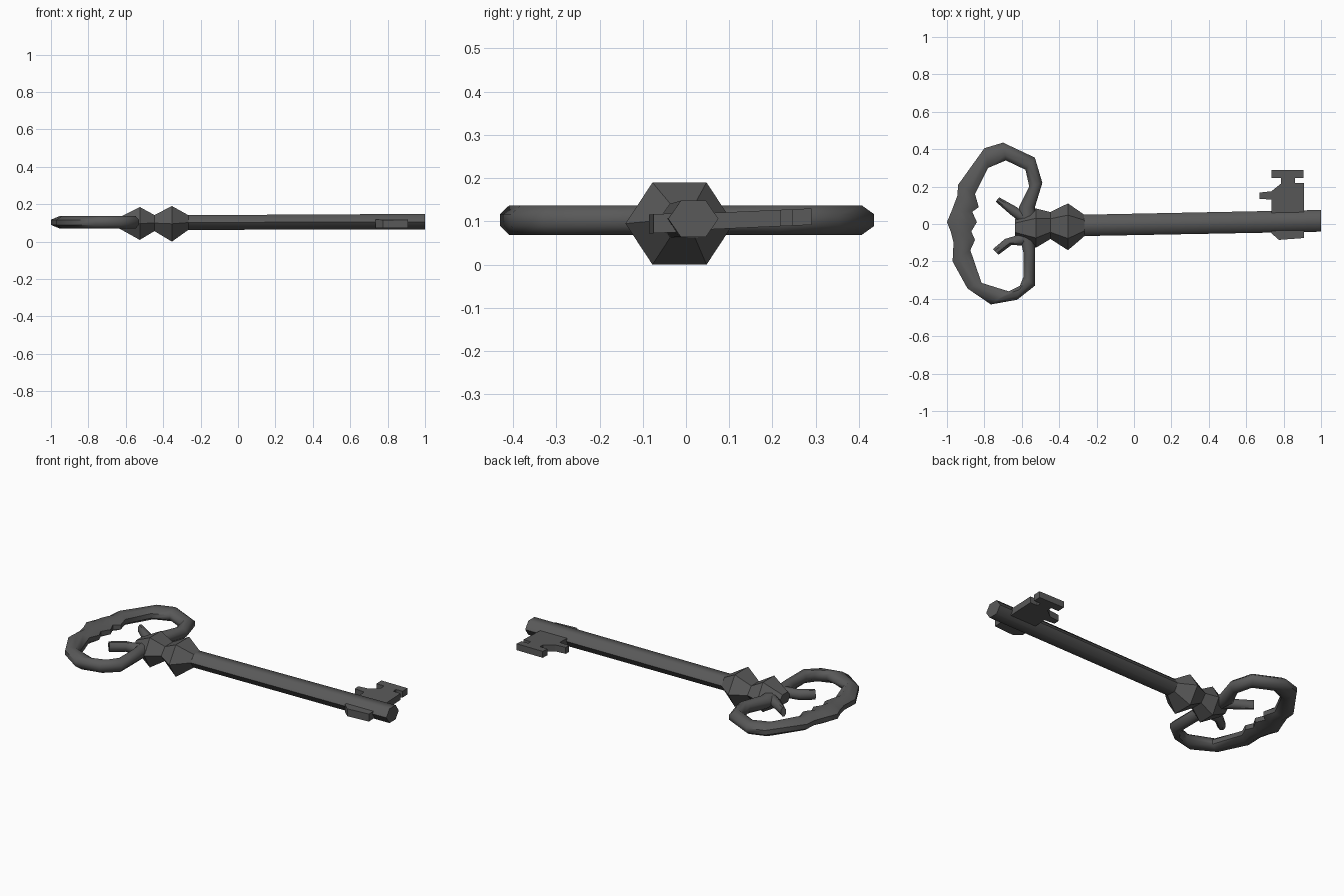
import bpy, bmesh, math
from mathutils import Vector

if "Cube" in bpy.data.objects:
    bpy.data.objects.remove(bpy.data.objects["Cube"])

iron = bpy.data.materials.new("dark_iron")
iron.diffuse_color = (0.1, 0.1, 0.1, 1)
iron.use_nodes = True
iron.node_tree.nodes["Principled BSDF"].inputs["Base Color"].default_value = iron.diffuse_color


def finish(name, bm, angle):
    bmesh.ops.recalc_face_normals(bm, faces=bm.faces)
    me = bpy.data.meshes.new(name)
    bm.to_mesh(me)
    bm.free()
    me.materials.append(iron)
    ob = bpy.data.objects.new(name, me)
    bpy.context.collection.objects.link(ob)
    bpy.ops.object.select_all(action='DESELECT')
    ob.select_set(True)
    bpy.context.view_layer.objects.active = ob
    bpy.ops.object.shade_smooth_by_angle(angle=math.radians(angle))
    return ob


def loft(name, rings, angle=40):
    """Skin a list of equal-sized point rings and cap both ends."""
    bm = bmesh.new()
    loops = [[bm.verts.new(p) for p in r] for r in rings]
    n = len(loops[0])
    for a, b in zip(loops, loops[1:]):
        for i in range(n):
            j = (i + 1) % n
            bm.faces.new((a[i], a[j], b[j], b[i]))
    bm.faces.new(loops[0])
    bm.faces.new(loops[-1])
    return finish(name, bm, angle)


def hexagon(x, yc, zc, ry, hz):
    """Six-sided section with a flat top, half height hz."""
    return [(x, yc + ry * math.cos(k * math.pi / 3),
             zc + hz / math.sin(math.pi / 3) * math.sin(k * math.pi / 3)) for k in range(6)]


def strip(name, pairs, half=0.034, zc=0.103):
    """Chamfered bar following (outer, inner) edge points."""
    rings = []
    for ox, oy, ix, iy in pairs:
        o, i = Vector((ox, oy, zc)), Vector((ix, iy, zc))
        prof = [(0, .4), (.3, 1), (.7, 1), (1, .4), (1, -.4), (.7, -1), (.3, -1), (0, -.4)]
        rings.append([o.lerp(i, t) + Vector((0, 0, h * half)) for t, h in prof])
    return loft(name, rings, 50)


def plate(name, outline, thick):
    """Flat plate that rises slightly towards +y."""
    bm = bmesh.new()
    low, top = [], []
    for x, y in outline:
        z = 0.098 + 0.045 * y
        low.append(bm.verts.new((x, y, z - thick / 2)))
        top.append(bm.verts.new((x, y, z + thick / 2)))
    bm.faces.new(top)
    bm.faces.new(low[::-1])
    n = len(low)
    for i in range(n):
        j = (i + 1) % n
        bm.faces.new((low[i], low[j], top[j], top[i]))
    return finish(name, bm, 30)


# Long shaft, slightly off the axis
loft("shaft", [hexagon(-0.30, -0.008, 0.102, 0.057, 0.039),
               hexagon(1.0, 0.017, 0.106, 0.058, 0.042)], 65)

# Two faceted collars
loft("collars", [hexagon(x, y, z, r, h) for x, y, z, r, h in (
    (-0.635, -0.02, 0.100, 0.05, 0.030),
    (-0.525, -0.022, 0.097, 0.105, 0.088),
    (-0.447, -0.008, 0.099, 0.072, 0.043),
    (-0.353, -0.015, 0.095, 0.125, 0.095),
    (-0.265, -0.008, 0.102, 0.057, 0.039))], 35)

# Kidney-shaped bow with an uneven middle
strip("bow", [
    (-.53, .02, -.61, .03), (-.53, .09, -.615, .09), (-.49, .22, -.56, .20),
    (-.53, .355, -.58, .29), (-.70, .435, -.685, .34), (-.80, .405, -.78, .30),
    (-.94, .21, -.85, .16), (-.945, .15, -.83, .09), (-.975, .07, -.865, .065),
    (-1.0, .01, -.84, .01), (-.98, -.04, -.87, -.04), (-.965, -.10, -.85, -.085),
    (-.97, -.20, -.875, -.14), (-.89, -.345, -.815, -.315), (-.765, -.43, -.67, -.36),
    (-.625, -.405, -.61, -.33), (-.53, -.33, -.59, -.28), (-.53, -.14, -.59, -.16),
    (-.53, -.04, -.61, -.07)])

# Inner curls
strip("upper_curl", [(-.74, .12, -.72, .142), (-.66, .05, -.63, .092),
                     (-.58, -.01, -.57, .05)], 0.026)
strip("lower_curl", [(-.755, -.135, -.725, -.165), (-.69, -.08, -.655, -.112),
                     (-.64, -.065, -.60, -.115), (-.56, -.03, -.55, -.10)], 0.028)

# Bit with notched teeth, and the small flange opposite
plate("bit", [(.735, 0), (.91, 0), (.91, .22), (.862, .22), (.862, .245), (.905, .245),
              (.905, .29), (.735, .29), (.735, .245), (.785, .245), (.785, .215),
              (.735, .175), (.67, .168), (.67, .135), (.735, .13)], 0.038)
plate("flange", [(.735, 0), (.735, -.05), (.775, -.085), (.91, -.075), (.91, 0)], 0.044)
